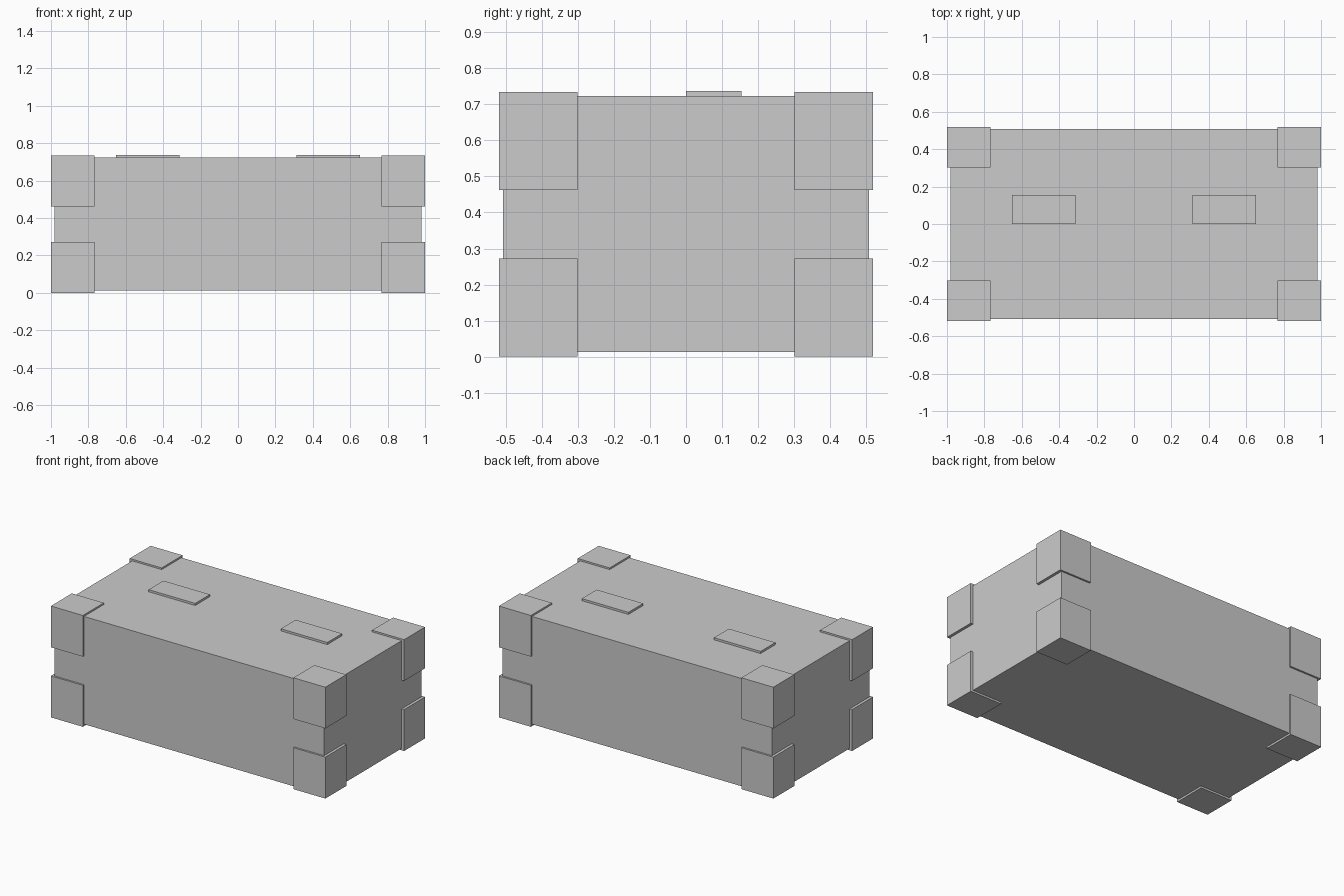
import bpy

if "Cube" in bpy.data.objects:
    bpy.data.objects.remove(bpy.data.objects["Cube"])


def box(name, x, y, z):
    """Box spanning the given (min, max) ranges."""
    spans = (x, y, z)
    bpy.ops.mesh.primitive_cube_add(size=1, location=[(a + b) / 2 for a, b in spans])
    obj = bpy.context.object
    obj.name = name
    obj.scale = [b - a for a, b in spans]
    bpy.ops.object.transform_apply(location=False, rotation=False, scale=True)
    return obj


def span(side, inner, outer):
    return tuple(sorted((side * inner, side * outer)))


# Main crate body
box("crate_body", (-0.982, 0.982), (-0.507, 0.507), (0.0125, 0.7225))

# Eight corner protectors, standing slightly proud of the body
for x_name, sx in (("left", -1), ("right", 1)):
    for y_name, sy in (("front", -1), ("back", 1)):
        for z_name, z in (("lower", (0, 0.273)), ("upper", (0.462, 0.7335))):
            box(f"corner_{z_name}_{y_name}_{x_name}",
                span(sx, 0.767, 1.0), span(sy, 0.301, 0.519), z)

# Two raised plates on the lid, set behind the centre line
for x_name, sx in (("left", -1), ("right", 1)):
    box(f"lid_plate_{x_name}", span(sx, 0.312, 0.651), (0.0, 0.154), (0.7225, 0.7365))
